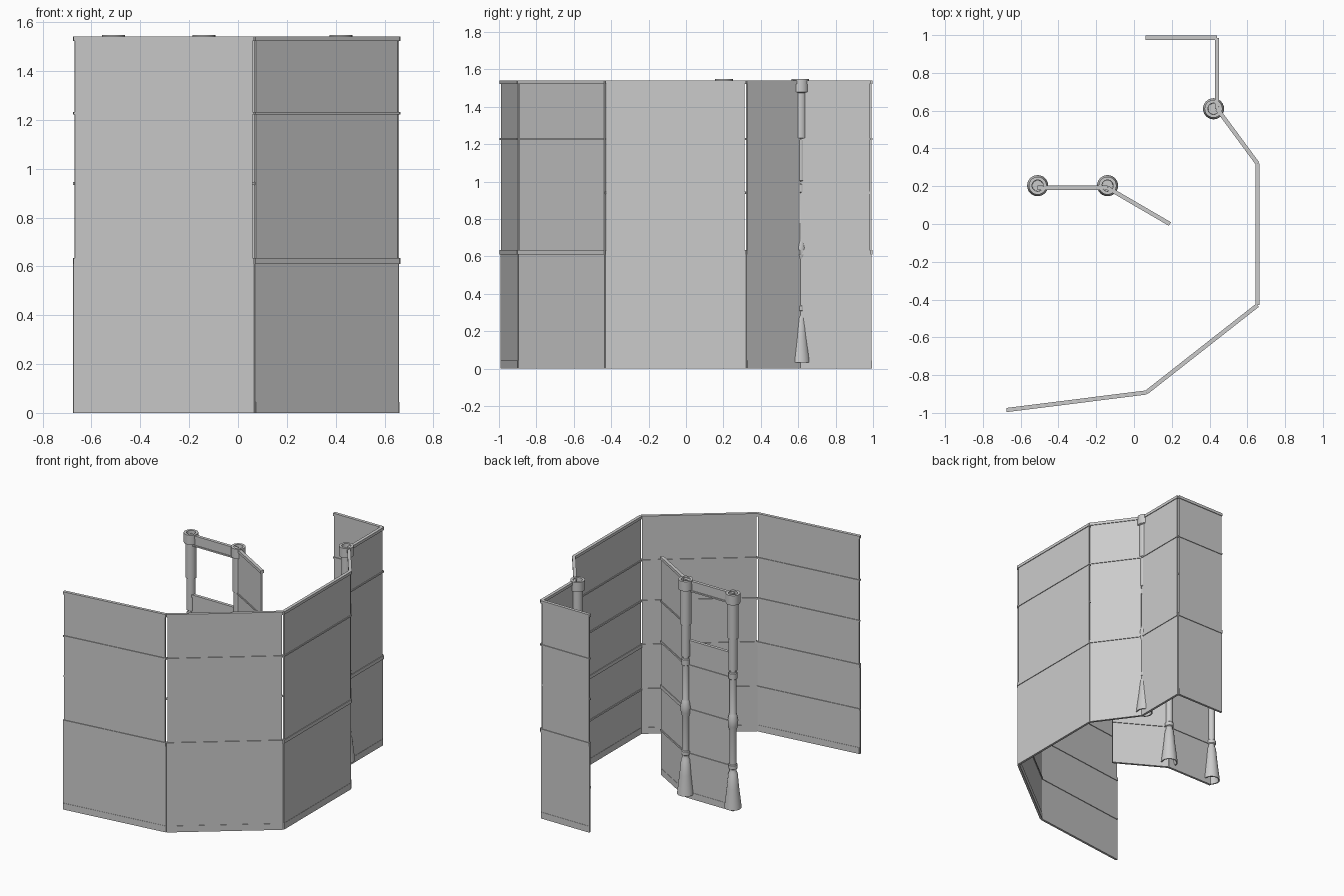
import bpy, bmesh, math
from mathutils import Vector, Matrix

if "Cube" in bpy.data.objects:
    bpy.data.objects.remove(bpy.data.objects["Cube"])

OUTER = [(-0.675, -0.985), (0.065, -0.892), (0.654, -0.43), (0.654, 0.32),
         (0.44, 0.61), (0.44, 0.986), (0.06, 0.986)]
INNER = [(-0.51, 0.192), (-0.14, 0.192), (0.19, 0.0)]
POLES = [(-0.51, 0.203), (-0.14, 0.203), (0.421, 0.61)]


def finish(name, bm):
    bmesh.ops.recalc_face_normals(bm, faces=bm.faces)
    me = bpy.data.meshes.new(name)
    bm.to_mesh(me)
    bm.free()
    ob = bpy.data.objects.new(name, me)
    bpy.context.collection.objects.link(ob)
    return ob


def add_slab(bm, a, b, z0, z1, thick, gap=0.0, side=0.0):
    """Upright box running from plan point a to b."""
    a, b = Vector(a), Vector(b)
    d = b - a
    n = Vector((-d.y, d.x)).normalized() * side
    mid = (a + b) / 2 + n
    m = (Matrix.Translation((mid.x, mid.y, (z0 + z1) / 2))
         @ Matrix.Rotation(math.atan2(d.y, d.x), 4, 'Z')
         @ Matrix.Diagonal((d.length - 2 * gap, thick, z1 - z0, 1)))
    bmesh.ops.create_cube(bm, size=1, matrix=m)


def wall(name, a, b, window=False):
    # lower and upper sheets, the upper one leaving a slit at the corners
    bm = bmesh.new()
    add_slab(bm, a, b, 0.0, 0.62, 0.012)
    if window:
        add_slab(bm, a, b, 0.63, 1.11, 0.012, 0.006)
        add_slab(bm, a, b, 1.47, 1.54, 0.012, 0.006)
    else:
        add_slab(bm, a, b, 0.63, 1.54, 0.012, 0.006)
    finish(name + "_panel", bm)

    # full rails, inside-only rails, baseboard and cap
    bm = bmesh.new()
    for z0, z1 in [(0.61, 0.635), (1.222, 1.232), (1.522, 1.542)]:
        if not (window and 1.2 < z0 < 1.3):
            add_slab(bm, a, b, z0, z1, 0.022)
    for z in (0.315, 0.94):
        add_slab(bm, a, b, z - 0.006, z + 0.006, 0.01, 0, 0.006)
    add_slab(bm, a, b, 0.0, 0.045, 0.016, 0.004)
    if window:
        add_slab(bm, a, b, 1.10, 1.12, 0.022)
        add_slab(bm, a, b, 1.465, 1.475, 0.022)
    finish(name + "_rails", bm)


# outer screen
names = ["front_left", "front_right", "right_side", "back_corner", "back_side", "back_end"]
for n, a, b in zip(names, OUTER, OUTER[1:]):
    wall(n + "_wall", a, b)

# inner screen with a window between the two posts
wall("inner_window_wall", INNER[0], INNER[1], window=True)
wall("inner_angled_wall", INNER[1], INNER[2])

# turned posts: flared hollow foot, collars, sleeves and open cap
PROFILE = [(0.0, 0.20), (0.018, 0.20), (0.048, 0.032), (0.056, 0.032), (0.053, 0.06),
           (0.040, 0.17), (0.030, 0.275), (0.022, 0.29), (0.022, 0.305), (0.029, 0.31),
           (0.029, 0.335), (0.024, 0.34), (0.024, 0.58), (0.032, 0.61), (0.034, 0.65),
           (0.026, 0.69), (0.022, 0.70), (0.022, 0.94), (0.028, 0.945), (0.028, 0.985),
           (0.023, 0.99), (0.023, 1.0), (0.030, 1.005), (0.030, 1.23), (0.036, 1.232),
           (0.036, 1.475), (0.047, 1.48), (0.047, 1.548), (0.030, 1.548), (0.028, 1.45),
           (0.0, 1.45)]


def post(name, x, y):
    bm = bmesh.new()
    vs = [bm.verts.new((r, 0, z)) for r, z in PROFILE]
    es = [bm.edges.new(p) for p in zip(vs, vs[1:])]
    bmesh.ops.spin(bm, geom=vs + es, cent=(0, 0, 0), axis=(0, 0, 1),
                   angle=2 * math.pi, steps=24)
    bmesh.ops.remove_doubles(bm, verts=bm.verts, dist=1e-4)
    ob = finish(name, bm)
    ob.location = (x, y, 0)
    bpy.ops.object.select_all(action='DESELECT')
    ob.select_set(True)
    bpy.context.view_layer.objects.active = ob
    bpy.ops.object.shade_smooth_by_angle(angle=math.radians(35))


for n, p in zip(["left_post", "middle_post", "back_post"], POLES):
    post(n, *p)
